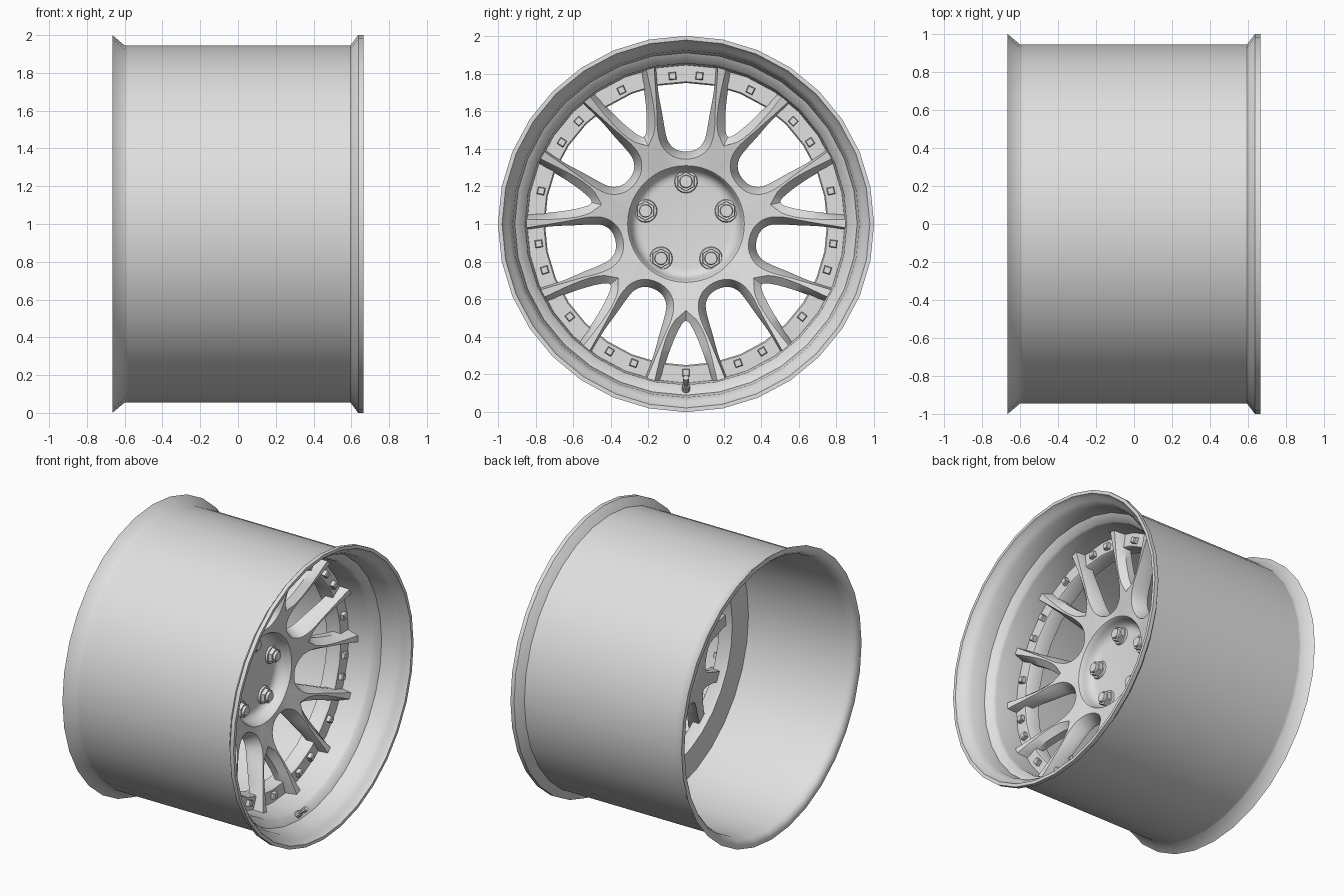
import bpy, bmesh, math
from mathutils import Matrix, Vector

cube = bpy.data.objects.get("Cube")
if cube:
    bpy.data.objects.remove(cube, do_unlink=True)

GREY = (0.75, 0.75, 0.75, 1)
metal = bpy.data.materials.new("light_grey_metal")
metal.use_nodes = True
metal.diffuse_color = GREY
shader = next(n for n in metal.node_tree.nodes if n.type == 'BSDF_PRINCIPLED')
shader.inputs["Base Color"].default_value = GREY

FOLDS = 7
STEP = 2 * math.pi / FOLDS
HALF = STEP / 2
FINE = 3  # curve steps between outline points


def place(x, t, r, angle=0):
    """Point at depth x, tangential t, radial r, turned about the axle."""
    c, s = math.cos(angle), math.sin(angle)
    return Vector((x, t * c + r * s, 1 + r * c - t * s))


def finish(name, bm, limit=30):
    bmesh.ops.remove_doubles(bm, verts=bm.verts, dist=0.0005)
    bmesh.ops.recalc_face_normals(bm, faces=bm.faces)
    mesh = bpy.data.meshes.new(name)
    bm.to_mesh(mesh)
    bm.free()
    mesh.materials.append(metal)
    obj = bpy.data.objects.new(name, mesh)
    bpy.context.collection.objects.link(obj)
    bpy.ops.object.select_all(action='DESELECT')
    obj.select_set(True)
    bpy.context.view_layer.objects.active = obj
    bpy.ops.object.shade_smooth_by_angle(angle=math.radians(limit))


def lathe(name, profile, sides, closed=True, limit=30):
    """Turn an (x, radius) profile about the axle."""
    bm = bmesh.new()
    rings = [[bm.verts.new(place(x, 0, r, 2 * math.pi * k / sides)) for x, r in profile]
             for k in range(sides)]
    count = len(profile)
    for k in range(sides):
        a, b = rings[k], rings[(k + 1) % sides]
        for i in range(count if closed else count - 1):
            j = (i + 1) % count
            bm.faces.new((a[i], a[j], b[j], b[i]))
    finish(name, bm, limit)


def stack(bm, base, direction, tiers, sides, spin=0):
    """Stacked tapered cylinders: (start, end, start radius, end radius)."""
    turn = direction.to_track_quat('Z', 'Y').to_matrix().to_4x4()
    for start, end, r1, r2 in tiers:
        move = Matrix.Translation(base + direction * (start + end) / 2)
        bmesh.ops.create_cone(bm, cap_ends=True, segments=sides, radius1=r1, radius2=r2,
                              depth=end - start,
                              matrix=move @ turn @ Matrix.Rotation(spin, 4, 'Z'))


# Rim barrel with flanges, stepped outer lip and the inner ring that carries the bolts
lathe("rim_barrel", [
    (-0.665, 1.0), (-0.6, 0.945), (-0.58, 0.945), (0.595, 0.945), (0.632, 0.995),
    (0.637, 1.0), (0.665, 1.0), (0.665, 0.978), (0.64, 0.966), (0.62, 0.945), (0.58, 0.922),
    (0.48, 0.91), (0.45, 0.862), (0.43, 0.855), (0.27, 0.845), (0.27, 0.757),
    (0.262, 0.75), (0.165, 0.75), (0.165, 0.93), (-0.6, 0.93), (-0.64, 0.943),
    (-0.66, 0.96), (-0.665, 0.98)], 32, limit=42)

# Dished hub
lathe("hub", [(0.085, 0), (0.085, 0.31), (0.2, 0.31), (0.192, 0.304), (0.165, 0.297),
              (0.138, 0.288), (0.118, 0.274), (0.108, 0.256), (0.105, 0.235), (0.105, 0)],
      FOLDS * 6 * FINE, closed=False)


# Forked spokes: outlines of one half sector, in the frame of the wide window
def front(r):
    return 0.2 + 0.14 * max(0, r - 0.33) / 0.52


def back(r):
    return 0.085 + 0.145 * (r - 0.31) / 0.49


def wide_ledge(r):
    return min(0.265, 0.13 + 0.135 * (r - 0.385) / 0.36)


def fork_ledge(r):
    return min(0.265, 0.205 + 0.06 * (r - 0.515) / 0.23)


def curve(points):
    """Smooth outline through points, mirrored at its start."""
    p = [Vector(q) for q in points]
    p = [Vector((-p[1].x, p[1].y))] + p + [2 * p[-1] - p[-2]]
    out = []
    for a, b, c, d in zip(p, p[1:], p[2:], p[3:]):
        for k in range(FINE):
            u = k / FINE
            out.append((2 * b + (c - a) * u + (2 * a - 5 * b + 4 * c - d) * u ** 2
                        + (3 * b - a - 3 * c + d) * u ** 3) / 2)
    return out + [p[-2]]


def from_fork(points):
    c, s = math.cos(HALF), math.sin(HALF)
    return [Vector((r * s - t * c, r * c + t * s)) for t, r in points]


ROOT = 3 * FINE
hub_edge = [Vector((math.sin(HALF * i / ROOT), math.cos(HALF * i / ROOT))) * 0.31
            for i in range(ROOT + 1)]
wide_top = curve([(0, .345), (.07, .36), (.125, .41), (.15, .49), (.155, .6), (.162, .72),
                  (.17, .85)])
wide_low = curve([(0, .385), (.055, .397), (.093, .435), (.11, .49), (.127, .59), (.147, .7),
                  (.16, .84)])
fork_top = from_fork(curve([(0, .46), (.076, .54), (.126, .67), (.17, .85)]))
fork_low = from_fork(curve([(0, .515), (.035, .555), (.085, .67), (.14, .84)]))

bm = bmesh.new()


def patch(points, side, angle):
    bm.faces.new([bm.verts.new(place(x, t * side, r, angle)) for x, t, r in points])


def lift(level, p):
    return (level(p.length), p.x, p.y)


def strip(a, level_a, b, level_b, side, angle):
    for i in range(len(a) - 1):
        patch([lift(level_a, a[i]), lift(level_a, a[i + 1]),
               lift(level_b, b[i + 1]), lift(level_b, b[i])], side, angle)


for fold in range(FOLDS):
    for side in (1, -1):
        turn = (side, fold * STEP)
        for level, wide, fork in ((front, wide_top, fork_top), (back, wide_low, fork_low)):
            strip(hub_edge, level, wide[:ROOT + 1], level, *turn)
            patch([lift(level, p) for p in (hub_edge[-1], fork[0], wide[ROOT])], *turn)
            strip(wide[ROOT:], level, fork, level, *turn)
        # Sloped wall, then a straight wall down to the back
        for top, low, ledge in ((wide_top, wide_low, wide_ledge),
                                (fork_top, fork_low, fork_ledge)):
            strip(top, front, low, ledge, *turn)
            strip(low, ledge, low, back, *turn)
        # Tip
        patch([lift(front, wide_top[-1]), lift(front, fork_top[-1]),
               lift(fork_ledge, fork_low[-1]), lift(back, fork_low[-1]),
               lift(back, wide_low[-1]), lift(wide_ledge, wide_low[-1])], *turn)
finish("forked_spokes", bm, 35)

# Small ring bolts: a pair in each wide window, one in each fork
bm = bmesh.new()
AXLE = Vector((1, 0, 0))
for fold in range(FOLDS):
    for offset in (-math.radians(5.2), math.radians(5.2), HALF):
        angle = fold * STEP + offset
        stack(bm, place(0.265, 0, 0.79, angle), AXLE,
              [(0, 0.03, 0.028, 0.028), (0.03, 0.036, 0.028, 0.022)], 4, math.pi / 4 - angle)
finish("ring_bolts", bm)

# Five wheel nuts with washer, hexagon and stud
bm = bmesh.new()
for k in range(5):
    base = place(0.1, 0, 0.226, 2 * math.pi * k / 5)
    stack(bm, base, AXLE, [(0, 0.018, 0.064, 0.058)], 16)
    stack(bm, base, AXLE, [(0.012, 0.045, 0.052, 0.05)], 6)
    stack(bm, base, AXLE, [(0.04, 0.062, 0.036, 0.032)], 12)
finish("wheel_nuts", bm)

# Tyre valve low on the lip
bm = bmesh.new()
lean = Vector((0.75, 0, 0.66)).normalized()
stack(bm, place(0.45, 0, -0.89), lean, [(0, 0.05, 0.024, 0.02), (0.05, 0.08, 0.013, 0.013),
                                        (0.08, 0.11, 0.018, 0.016)], 10)
finish("tyre_valve", bm)
